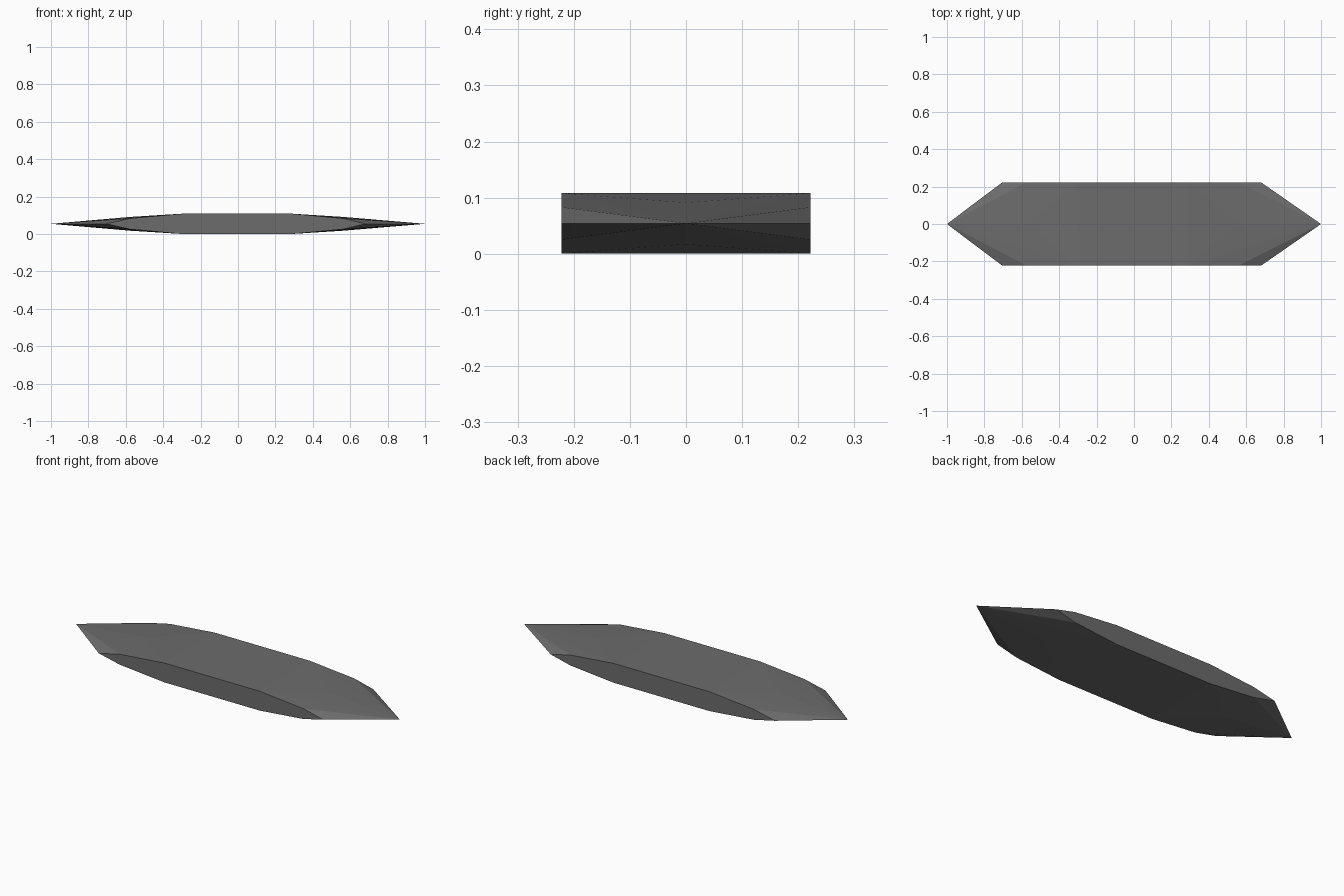
import bpy, bmesh

cube = bpy.data.objects.get("Cube")
if cube:
    bpy.data.objects.remove(cube, do_unlink=True)

# Dark grey material
grey = bpy.data.materials.new("dark grey")
grey.use_nodes = True
colour = (0.15, 0.15, 0.15, 1)
grey.diffuse_color = colour
grey.node_tree.nodes["Principled BSDF"].inputs["Base Color"].default_value = colour

MID = 0.054      # height of the sharp waist
HALF_W = 0.222   # half width in y

# Each end: flat shoulder, bevel, side corner and pointed tip
ENDS = [(-0.30, -0.575, -0.705, -1.0), (0.29, 0.56, 0.68, 1.0)]

bm = bmesh.new()
for flat_x, bevel_x, corner_x, tip_x in ENDS:
    bm.verts.new((tip_x, 0, MID))
    for up in (-1, 1):
        # slightly raised centre ridge
        bm.verts.new((bevel_x, 0, MID + up * 0.037))
    for side in (-HALF_W, HALF_W):
        bm.verts.new((corner_x, side, MID))
        for up in (-1, 1):
            bm.verts.new((flat_x, side, MID + up * MID))
            bm.verts.new((bevel_x, side, MID + up * 0.029))

# Wrap the flat facets around the corners
bmesh.ops.convex_hull(bm, input=bm.verts[:])
bmesh.ops.recalc_face_normals(bm, faces=bm.faces[:])

mesh = bpy.data.meshes.new("pointed_bar")
bm.to_mesh(mesh)
bm.free()
mesh.materials.append(grey)
bar = bpy.data.objects.new("pointed_bar", mesh)
bpy.context.collection.objects.link(bar)
